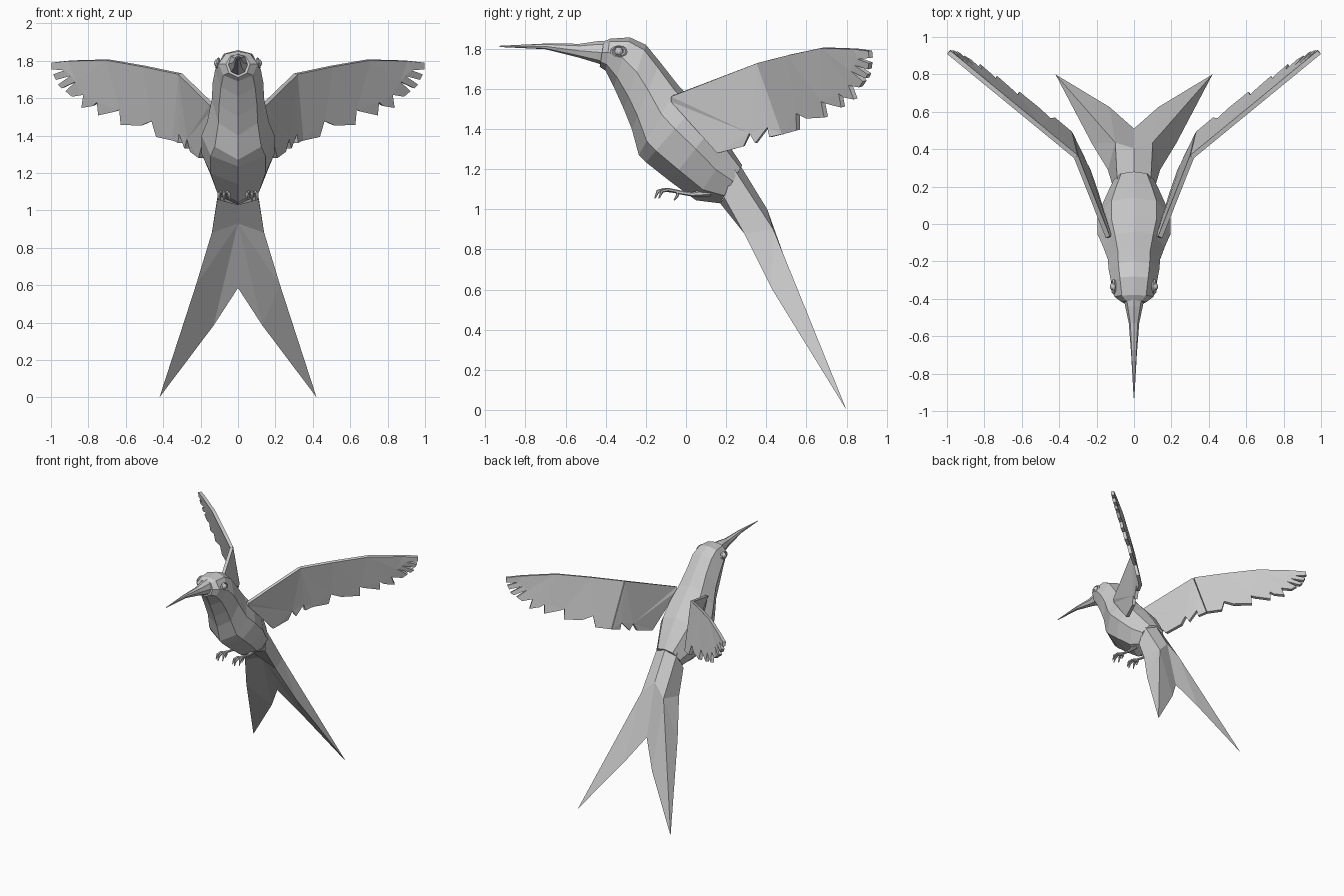
import bpy, bmesh, math
from mathutils import Vector

if "Cube" in bpy.data.objects:
    bpy.data.objects.remove(bpy.data.objects["Cube"])

grey = bpy.data.materials.new("plain_grey")
grey.diffuse_color = (0.6, 0.6, 0.6, 1)
grey.use_nodes = True
grey.node_tree.nodes["Principled BSDF"].inputs["Base Color"].default_value = grey.diffuse_color


def make(name, verts, faces, mirror=False, thick=0):
    """Flat-shaded mesh object, optionally doubled across x = 0 and thickened."""
    bm = bmesh.new()
    for s in ((1, -1) if mirror else (1,)):
        vs = [bm.verts.new((v[0] * s, v[1], v[2])) for v in verts]
        for f in faces:
            bm.faces.new([vs[i] for i in f])
    bmesh.ops.remove_doubles(bm, verts=bm.verts, dist=1e-5)
    bmesh.ops.recalc_face_normals(bm, faces=bm.faces)
    if thick:
        bmesh.ops.triangulate(bm, faces=[f for f in bm.faces if len(f.verts) > 4])
    me = bpy.data.meshes.new(name)
    bm.to_mesh(me)
    bm.free()
    me.materials.append(grey)
    ob = bpy.data.objects.new(name, me)
    bpy.context.collection.objects.link(ob)
    if thick:
        mod = ob.modifiers.new("thickness", 'SOLIDIFY')
        mod.thickness, mod.offset = thick, 0
    return ob


def loft(name, rings, mirror=False):
    """Skin a list of equal-length rings and cap both ends."""
    n = len(rings[0])
    faces = [(r * n + i, r * n + (i + 1) % n, (r + 1) * n + (i + 1) % n, (r + 1) * n + i)
             for r in range(len(rings) - 1) for i in range(n)]
    faces += [tuple(range(n)), tuple(range((len(rings) - 1) * n, len(rings) * n))]
    return make(name, [v for r in rings for v in r], faces, mirror)


def tube(name, path, radii, n=6):
    """Tapered tube along a path, made on both sides."""
    pts = [Vector(p) for p in path]
    rings = []
    for i, p in enumerate(pts):
        d = (pts[min(i + 1, len(pts) - 1)] - pts[max(i - 1, 0)]).normalized()
        a = d.cross(Vector((1, 0, 0))).normalized()
        b = d.cross(a)
        rings.append([p + radii[i] * (a * math.cos(t) + b * math.sin(t))
                      for t in (2 * math.pi * k / n for k in range(n))])
    return loft(name, rings, True)


# Body and head: (top y, top z, bottom y, bottom z, half width)
sections = [
    (-0.41, 1.835, -0.43, 1.71, 0.065),
    (-0.38, 1.85, -0.40, 1.69, 0.105),
    (-0.28, 1.857, -0.36, 1.61, 0.122),
    (-0.20, 1.82, -0.31, 1.50, 0.135),
    (-0.13, 1.735, -0.27, 1.40, 0.14),
    (-0.04, 1.62, -0.235, 1.27, 0.165),
    (0.05, 1.52, -0.20, 1.235, 0.195),
    (0.14, 1.42, -0.08, 1.14, 0.195),
    (0.22, 1.31, 0.05, 1.045, 0.15),
    (0.28, 1.22, 0.17, 1.03, 0.11),
]
outline = [(0, 0), (0.62, 0.08), (1, 0.42), (0.75, 0.8), (0, 1),
           (-0.75, 0.8), (-1, 0.42), (-0.62, 0.08)]
loft("body", [[(w * u, ty + (by - ty) * v, tz + (bz - tz) * v) for u, v in outline]
              for ty, tz, by, bz, w in sections])

# Beak: (y, centre z, half width, half height)
beak = [(-0.39, 1.775, 0.058, 0.066), (-0.44, 1.783, 0.047, 0.055), (-0.53, 1.79, 0.028, 0.035),
        (-0.70, 1.812, 0.015, 0.014), (-0.93, 1.812, 0.002, 0.003)]
loft("beak", [[(rx * math.sin(k * math.pi / 4), y, z + rz * math.cos(k * math.pi / 4))
               for k in range(8)] for y, z, rx, rz in beak])

# Eyes: ball with a raised eyelid ring
for s, side in ((1, "right"), (-1, "left")):
    at = (s * 0.109, -0.335, 1.787)
    bpy.ops.mesh.primitive_uv_sphere_add(segments=10, ring_count=6, radius=0.021, location=at)
    ball = bpy.context.object
    ball.name = "eye_" + side
    bpy.ops.mesh.primitive_torus_add(major_segments=12, minor_segments=4, major_radius=0.031,
                                     minor_radius=0.008, location=at,
                                     rotation=(0, s * math.radians(78), 0))
    lid = bpy.context.object
    lid.name = "eyelid_" + side
    lid.scale = (0.8, 1.1, 1)
    for ob in (ball, lid):
        ob.data.materials.append(grey)

# Forked tail, one half mirrored
tail = [(0, 0.27, 1.22), (0.09, 0.24, 1.20), (0.11, 0.19, 1.06), (0, 0.17, 1.03),
        (0, 0.405, 1.0), (0.10, 0.435, 0.90), (0.14, 0.29, 0.88), (0, 0.31, 0.93),
        (0, 0.51, 0.585), (0.13, 0.625, 0.385), (0.42, 0.80, 0.0), (0.225, 0.43, 0.60)]
make("tail", tail, [(0, 1, 5, 4), (1, 2, 6, 5), (5, 6, 11), (5, 11, 10), (5, 10, 9), (4, 5, 9, 8),
                    (3, 2, 6, 7), (7, 6, 11), (7, 11, 9), (7, 9, 8), (11, 10, 9)], True)

# Inner wings, from shoulder to elbow
elbow, elbow_low = (0.31, 0.36, 1.73), (0.34, 0.485, 1.375)
inner = [(0.14, -0.07, 1.565), elbow, elbow_low, (0.31, 0.42, 1.36), (0.305, 0.41, 1.41),
         (0.275, 0.35, 1.33), (0.262, 0.32, 1.38), (0.245, 0.29, 1.315), (0.20, 0.16, 1.28),
         (0.13, -0.07, 1.54)]
make("inner_wings", inner, [tuple(range(len(inner)))], True, 0.025)


# Outer wings: leading edge, then stepped feather tips (x, z) back to the elbow
def wing_y(x, z):
    return 0.36 + (x - 0.31) * 0.82 + 0.27 * max(0, 1.77 - z)


lead = [(0.5, 1.77), (0.7, 1.805), (0.9, 1.80), (0.99, 1.79)]
feathers = [(0.43, 1.395), (0.455, 1.48), (0.51, 1.455), (0.62, 1.46), (0.627, 1.54),
            (0.65, 1.53), (0.74, 1.51), (0.747, 1.58), (0.77, 1.56), (0.83, 1.55),
            (0.82, 1.62), (0.88, 1.61), (0.915, 1.64), (0.86, 1.69), (0.935, 1.655),
            (0.955, 1.675), (0.89, 1.72), (0.965, 1.70), (0.98, 1.73), (0.92, 1.75),
            (0.99, 1.755)]
outer = [elbow] + [(x, wing_y(x, z), z) for x, z in lead + feathers[::-1]] + [elbow_low]
make("outer_wings", outer, [tuple(range(len(outer)))], True, 0.025)

# Legs, three curled front toes and one back toe per foot
tube("legs", [(0.07, 0.12, 1.085), (0.075, 0.03, 1.075), (0.075, -0.05, 1.088)],
     [0.02, 0.011, 0.010])
for k, name in ((-1, "inner_toes"), (0, "middle_toes"), (1, "outer_toes")):
    reach = 0.02 if k == 0 else 0
    tube(name, [(0.075, -0.04, 1.088), (0.075 + 0.018 * k, -0.09 - reach, 1.098),
                (0.075 + 0.027 * k, -0.12 - reach, 1.09),
                (0.075 + 0.03 * k, -0.135 - reach, 1.055)], [0.009, 0.009, 0.009, 0.003])
tube("back_toes", [(0.075, -0.04, 1.085), (0.075, -0.045, 1.065), (0.075, -0.06, 1.045)],
     [0.009, 0.007, 0.003])
